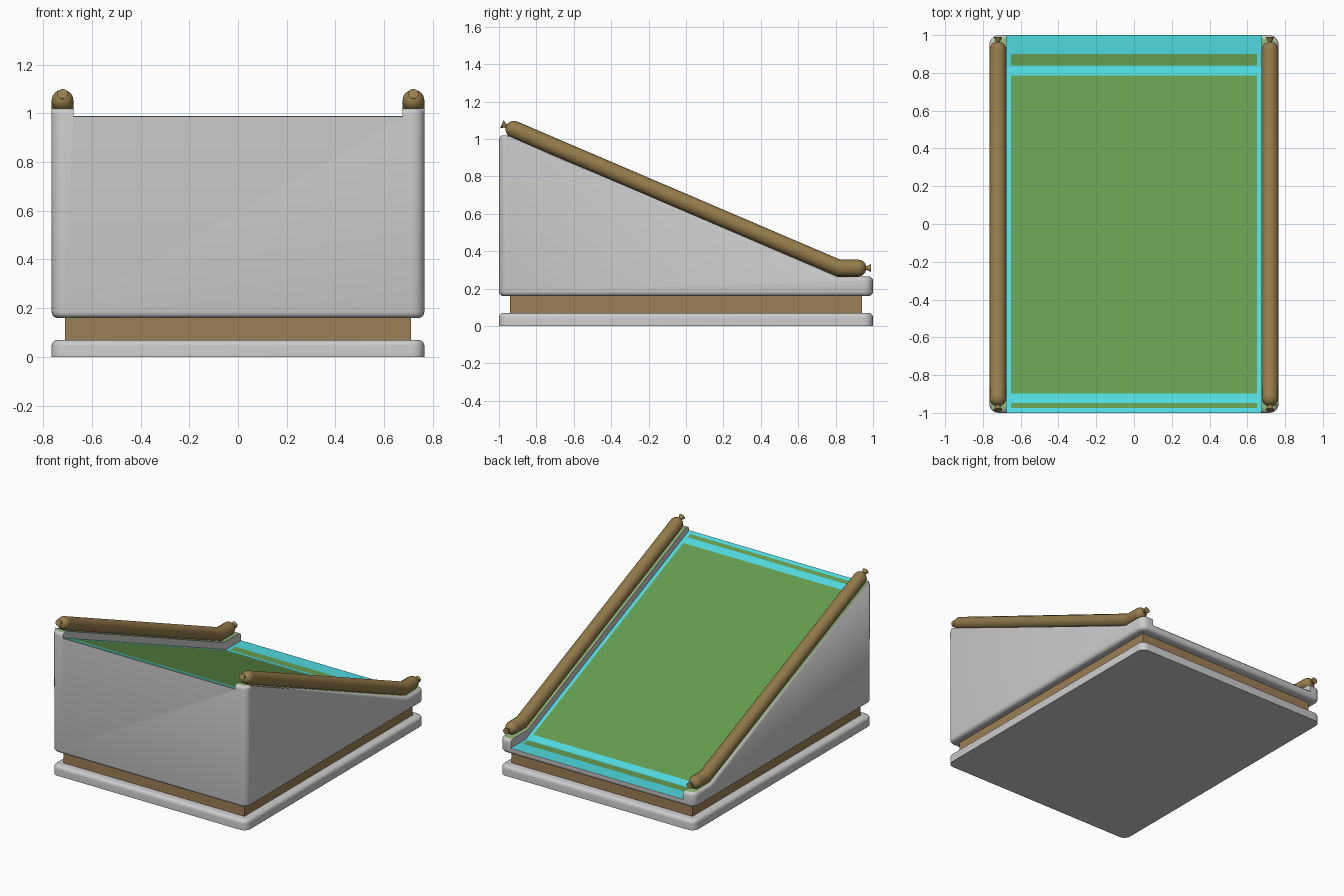
import bpy, bmesh, math

if "Cube" in bpy.data.objects:
    bpy.data.objects.remove(bpy.data.objects["Cube"])


def material(name, rgb):
    m = bpy.data.materials.new(name)
    m.diffuse_color = (*rgb, 1)
    m.use_nodes = True
    m.node_tree.nodes["Principled BSDF"].inputs["Base Color"].default_value = m.diffuse_color
    return m


GREEN = material("green", (0.13, 0.33, 0.08))
CYAN = material("cyan", (0.08, 0.70, 0.74))
PALE = material("pale_green", (0.30, 0.45, 0.20))
TAN = material("tan", (0.33, 0.21, 0.09))
OLIVE = material("olive_brown", (0.30, 0.20, 0.07))
GREY = material("grey", (0.6, 0.6, 0.58))

HX, RAIL_X, INNER_X = 0.765, 0.72, 0.675


def add(name, bm, mats=()):
    me = bpy.data.meshes.new(name)
    bmesh.ops.recalc_face_normals(bm, faces=bm.faces)
    bm.to_mesh(me)
    bm.free()
    ob = bpy.data.objects.new(name, me)
    bpy.context.collection.objects.link(ob)
    for m in mats:
        me.materials.append(m)
    return ob


def activate(ob):
    bpy.ops.object.select_all(action='DESELECT')
    ob.select_set(True)
    bpy.context.view_layer.objects.active = ob


def smooth(ob):
    activate(ob)
    bpy.ops.object.shade_smooth_by_angle(angle=math.radians(35))


def prism(profile, hx):
    """Side profile (y, z) extruded across x."""
    bm = bmesh.new()
    f = bm.faces.new([bm.verts.new((-hx, y, z)) for y, z in profile])
    ext = bmesh.ops.extrude_face_region(bm, geom=[f])["geom"]
    bmesh.ops.translate(bm, vec=(2 * hx, 0, 0),
                        verts=[v for v in ext if isinstance(v, bmesh.types.BMVert)])
    bmesh.ops.recalc_face_normals(bm, faces=bm.faces)
    return bm


def round_edges(bm, corner, rim, rim_z):
    """Round the upright corners, then the rims lying above rim_z."""
    up = [e for e in bm.edges
          if abs(e.verts[0].co.z - e.verts[1].co.z) > 0.05
          and abs(e.verts[0].co.y - e.verts[1].co.y) < 1e-4]
    bmesh.ops.bevel(bm, geom=up, offset=corner, segments=6, profile=0.5, affect='EDGES')
    bm.normal_update()
    rims = []
    for e in bm.edges:
        a, b = sorted(abs(f.normal.z) for f in e.link_faces)
        if a < 0.1 and b > 0.3 and min(v.co.z for v in e.verts) > rim_z:
            rims.append(e)
    bmesh.ops.bevel(bm, geom=rims, offset=rim, segments=4, profile=0.5, affect='EDGES')
    bm.normal_update()


def block(y, z0, z1):
    return [(-y, z0), (y, z0), (y, z1), (-y, z1)]


# Base slab and recessed band
bm = prism(block(1, 0, 0.07), HX)
round_edges(bm, 0.05, 0.025, 0.01)
smooth(add("base_slab", bm))
add("recessed_band", prism(block(0.94, 0.06, 0.18), 0.71), [TAN])

# Wedge body with raised side walls
bm = prism([(-1, 0.16), (1, 0.16), (1, 0.265), (0.81, 0.265),
            (-0.955, 1.02), (-1, 1.02)], HX)
round_edges(bm, 0.05, 0.025, 0.1)
for f in bm.faces:
    if f.normal.z > 0.9 and f.calc_center_median().z > 0.2:
        f.material_index = 1
body = add("wedge_body", bm, [GREY, PALE])


# Trough between the side walls
def ramp_z(y):
    return 0.205 + max(0, 0.83 - y) * 0.427


cutter = add("trough_cutter", prism(
    [(-1.1, ramp_z(-1.1)), (0.83, 0.205), (1.1, 0.205), (1.1, 1.6), (-1.1, 1.6)], INNER_X))
mod = body.modifiers.new("trough", 'BOOLEAN')
mod.operation, mod.object, mod.solver = 'DIFFERENCE', cutter, 'EXACT'
activate(body)
bpy.ops.object.modifier_apply(modifier="trough")
bpy.data.objects.remove(cutter)
smooth(body)

# Striped ramp surface
ys = [-1, -0.975, -0.947, -0.897, 0.785, 0.83, 0.84, 0.9, 1]
xs = [-INNER_X, -0.65, 0.65, INNER_X]
bm = bmesh.new()
grid = [[bm.verts.new((x, y, ramp_z(y) + 0.002)) for x in xs] for y in ys]
for j in range(len(ys) - 1):
    for i in range(3):
        f = bm.faces.new((grid[j][i], grid[j][i + 1], grid[j + 1][i + 1], grid[j + 1][i]))
        f.material_index = 1 if i == 1 and j in (1, 3, 6) else 0
add("ramp_surface", bm, [CYAN, GREEN])

# Padded side rails with rounded, knotted ends: (distance past end, radius)
END = [(0, 0.045), (0.012, 0.0434), (0.023, 0.0387), (0.032, 0.0316),
       (0.039, 0.0224), (0.043, 0.011), (0.048, 0.011), (0.07, 0.022)]
FRONT, BEND, BACK = (-0.92, 1.052), (0.815, 0.31), (0.92, 0.31)
L = math.hypot(BEND[0] - FRONT[0], BEND[1] - FRONT[1])
d = ((FRONT[0] - BEND[0]) / L, (FRONT[1] - BEND[1]) / L)
path = [(FRONT[0] + d[0] * t, FRONT[1] + d[1] * t, r) for t, r in reversed(END)]
path += [(*BEND, 0.046)]
path += [(BACK[0] + t, BACK[1], r) for t, r in END]
for side, x in (("left", -RAIL_X), ("right", RAIL_X)):
    cu = bpy.data.curves.new(side + "_rail", 'CURVE')
    cu.dimensions = '3D'
    cu.bevel_depth, cu.bevel_resolution, cu.use_fill_caps = 1.0, 6, True
    sp = cu.splines.new('POLY')
    sp.points.add(len(path) - 1)
    for p, (y, z, r) in zip(sp.points, path):
        p.co, p.radius = (x, y, z, 1), r
    cu.materials.append(OLIVE)
    ob = bpy.data.objects.new(side + "_rail", cu)
    bpy.context.collection.objects.link(ob)
    activate(ob)
    bpy.ops.object.convert(target='MESH')
    smooth(bpy.context.view_layer.objects.active)
